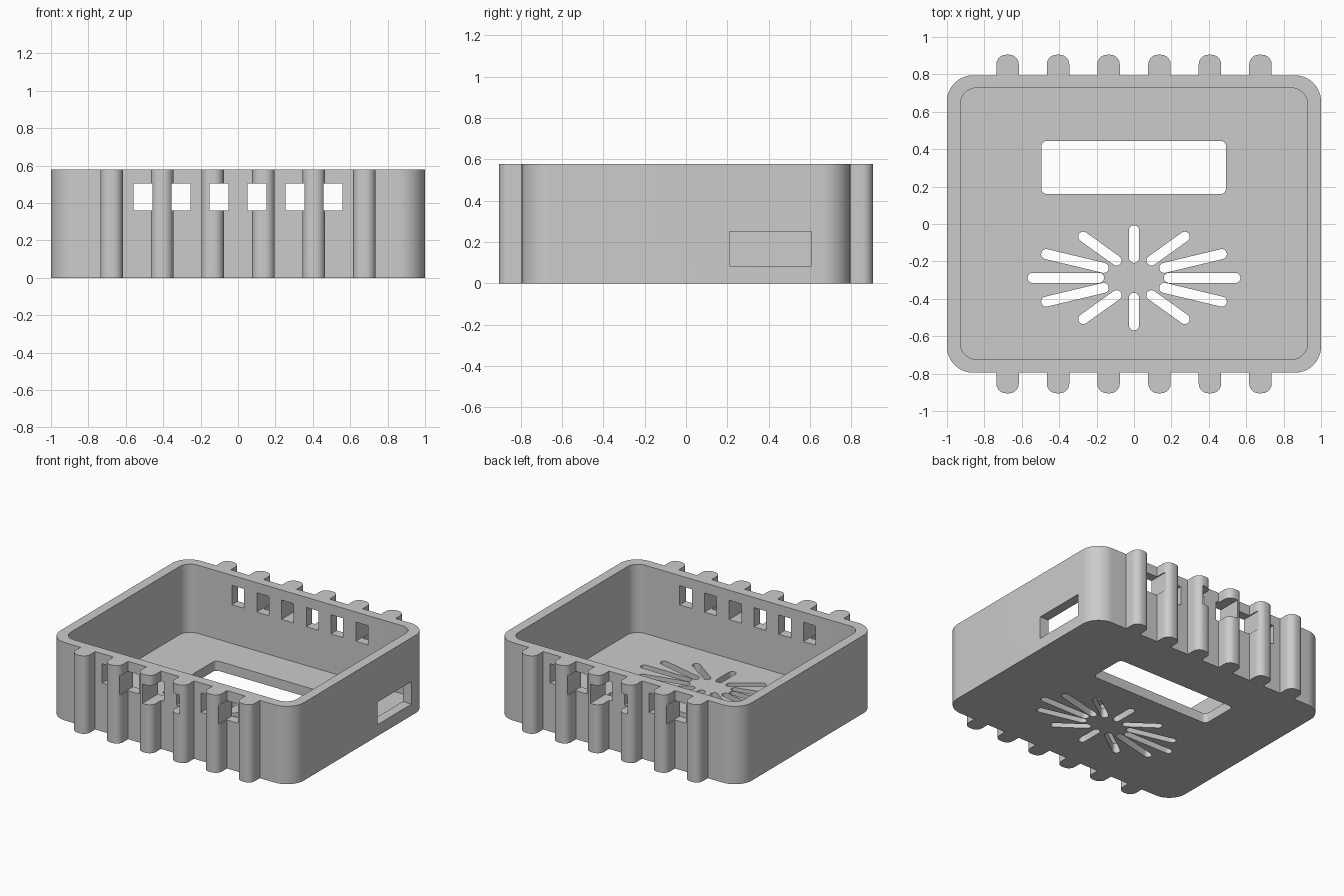
import bpy, bmesh
from math import sin, cos, pi, atan2
from mathutils import Vector

cube = bpy.data.objects.get("Cube")
if cube:
    bpy.data.objects.remove(cube)

HEIGHT, FLOOR = 0.578, 0.072
HALF_X, HALF_Y, RIB_Y = 1.0, 0.795, 0.905

grey = bpy.data.materials.new("plain grey")
grey.use_nodes = True
colour = (0.6, 0.6, 0.6, 1)
grey.diffuse_color = colour
grey.node_tree.nodes["Principled BSDF"].inputs["Base Color"].default_value = colour


def arc(cx, cy, r, start, end, steps=10):
    return [(cx + r * cos(start + (end - start) * i / steps),
             cy + r * sin(start + (end - start) * i / steps)) for i in range(steps + 1)]


def rounded_rect(x0, x1, y0, y1, r, steps=10):
    return (arc(x0 + r, y0 + r, r, pi, 1.5 * pi, steps) + arc(x1 - r, y0 + r, r, 1.5 * pi, 2 * pi, steps)
            + arc(x1 - r, y1 - r, r, 0, pi / 2, steps) + arc(x0 + r, y1 - r, r, pi / 2, pi, steps))


def slot(a, b, r):
    """Outline of a round-ended slot between two points."""
    t = atan2(b.y - a.y, b.x - a.x)
    return arc(b.x, b.y, r, t - pi / 2, t + pi / 2) + arc(a.x, a.y, r, t + pi / 2, t + 1.5 * pi)


def prisms(name, outlines, z0, z1):
    """Extrude flat outlines upward into one object."""
    bm = bmesh.new()
    for pts in outlines:
        base = bm.faces.new([bm.verts.new((x, y, z0)) for x, y in pts])
        top = bmesh.ops.extrude_face_region(bm, geom=[base])["geom"]
        bmesh.ops.translate(bm, vec=(0, 0, z1 - z0),
                            verts=[v for v in top if isinstance(v, bmesh.types.BMVert)])
    bmesh.ops.recalc_face_normals(bm, faces=bm.faces)
    mesh = bpy.data.meshes.new(name)
    bm.to_mesh(mesh)
    bm.free()
    mesh.materials.append(grey)
    obj = bpy.data.objects.new(name, mesh)
    bpy.context.collection.objects.link(obj)
    return obj


def box(x0, x1, y0, y1):
    return [(x0, y0), (x1, y0), (x1, y1), (x0, y1)]


# Shell outline: front edge with six grip ribs, repeated at the back by a half turn
half = arc(-HALF_X + 0.14, -HALF_Y + 0.14, 0.14, pi, 1.5 * pi, 14)
for x in (-0.676, -0.406, -0.136, 0.136, 0.406, 0.676):
    w, r = 0.06, 0.052
    half += [(x - w, -HALF_Y)]
    half += arc(x - w + r, -RIB_Y + r, r, pi, 1.5 * pi)
    half += arc(x + w - r, -RIB_Y + r, r, 1.5 * pi, 2 * pi)
    half += [(x + w, -HALF_Y)]
half += arc(HALF_X - 0.14, -HALF_Y + 0.14, 0.14, 1.5 * pi, 2 * pi, 14)
case = prisms("ribbed_case", [half + [(-x, -y) for x, y in half]], 0, HEIGHT)

# Open cavity
cavity = prisms("cavity_cutter", [rounded_rect(-0.928, 0.928, -0.723, 0.727, 0.085)], FLOOR, 1)

# Row of windows through front and back
windows = prisms("window_cutter",
                 [box(x - 0.05, x + 0.05, -1.1, 1.1) for x in [-0.508 + 0.2032 * i for i in range(6)]],
                 0.36, 0.503)

# Port in the right-hand wall
port = prisms("port_cutter", [box(0.85, 1.1, 0.21, 0.607)], 0.085, 0.252)

# Display opening and oval burst of vent slots in the floor
openings = [rounded_rect(-0.495, 0.492, 0.16, 0.445, 0.03, 6)]
centre = Vector((0, -0.288))
for i in range(12):
    c, s = cos(i * pi / 6), sin(i * pi / 6)
    openings.append(slot(centre + Vector((0.187 * c, 0.107 * s)),
                         centre + Vector((0.542 * c, 0.254 * s)), 0.027))
floor_holes = prisms("floor_cutter", openings, -0.1, 0.2)

# Cut everything and remove the cutters
bpy.context.view_layer.objects.active = case
case.select_set(True)
for cutter in (cavity, windows, port, floor_holes):
    mod = case.modifiers.new(cutter.name, "BOOLEAN")
    mod.operation, mod.solver, mod.object = "DIFFERENCE", "EXACT", cutter
    cutter.hide_render = True
    bpy.ops.object.modifier_apply(modifier=mod.name)
    bpy.data.objects.remove(cutter)
bpy.ops.object.shade_smooth_by_angle(angle=0.5)
